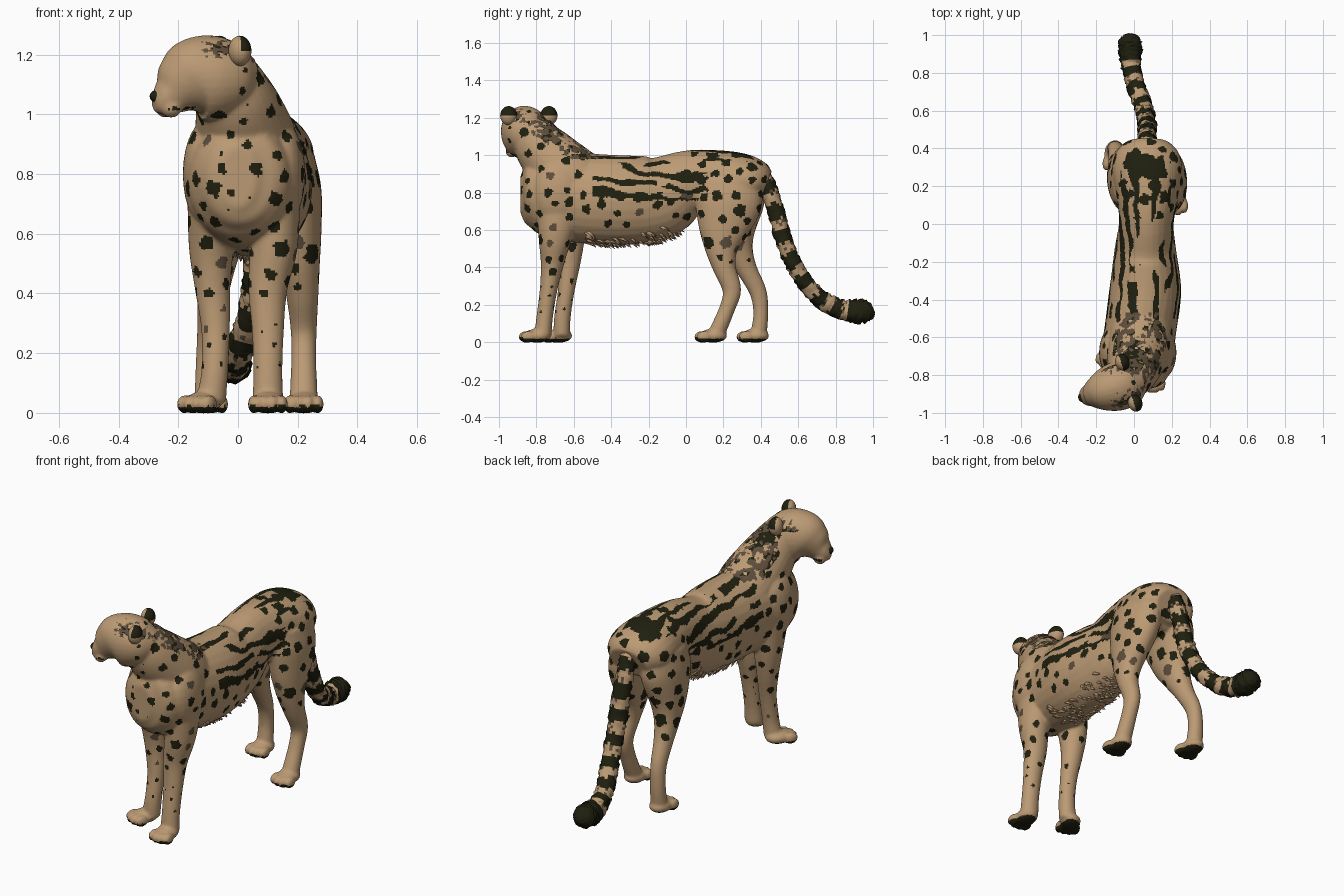
import bpy, bmesh, math, random
from mathutils import Vector, Matrix, noise
from mathutils.bvhtree import BVHTree
from mathutils.kdtree import KDTree

random.seed(4)
cube = bpy.data.objects.get("Cube")
if cube:
    bpy.data.objects.remove(cube)


def material(name, rgb):
    m = bpy.data.materials.new(name)
    m.use_nodes = True
    m.diffuse_color = (*rgb, 1)
    m.node_tree.nodes["Principled BSDF"].inputs["Base Color"].default_value = (*rgb, 1)
    return m


MATS = [material("tan_fur", (0.50, 0.325, 0.175)),
        material("dark_fur", (0.014, 0.014, 0.005)),
        material("brown_fur", (0.11, 0.075, 0.045))]
TAN, DARK, BROWN = range(3)
X = Vector((1, 0, 0))

# Head frame: centre, facing direction and the direction of its left side
HEAD = Vector((-0.08, -0.857, 0))
FACE = Vector((-0.95, -0.3, 0)).normalized()
SIDE = Vector((0, 0, 1)).cross(FACE)
YAW = math.atan2(FACE.y, FACE.x)


def head_point(forward, side, z):
    return HEAD + FACE * forward + SIDE * side + Vector((0, 0, z))


def finish(name, bm):
    bmesh.ops.recalc_face_normals(bm, faces=bm.faces[:])
    me = bpy.data.meshes.new(name)
    for f in bm.faces:
        f.smooth = True
    bm.to_mesh(me)
    bm.free()
    for m in MATS:
        me.materials.append(m)
    ob = bpy.data.objects.new(name, me)
    bpy.context.collection.objects.link(ob)
    return ob


def spline(keys, sub):
    """Catmull-Rom interpolation of keys (x, y, z, half width, half depth)."""
    k = [Vector(p) for p in keys]
    k = [k[0] * 2 - k[1]] + k + [k[-1] * 2 - k[-2]]
    out = []
    for a, b, c, d in zip(k, k[1:], k[2:], k[3:]):
        for i in range(sub):
            t = i / sub
            out.append((b * 2 + (c - a) * t + (a * 2 - b * 5 + c * 4 - d) * t ** 2
                        + (b * 3 - a - c * 3 + d) * t ** 3) / 2)
    return out + [k[-2]]


def loft(bm, keys, side=X, n=28, sub=5, rough=0, paint=lambda t: TAN):
    """Skin elliptical rings square to a path."""
    pts = spline(keys, sub)
    rings = []
    for i, p in enumerate(pts):
        t = (pts[min(i + 1, len(pts) - 1)].xyz - pts[max(i - 1, 0)].xyz).normalized()
        s = (side - t * side.dot(t)).normalized()
        u = s.cross(t)
        ring = []
        for j in range(n):
            a = math.tau * j / n
            r = 1 + random.uniform(-rough, rough)
            ring.append(bm.verts.new(p.xyz + (s * p[3] * math.cos(a) + u * p[4] * math.sin(a)) * r))
        rings.append(ring)
    for i, (a, b) in enumerate(zip(rings, rings[1:])):
        for j in range(n):
            f = bm.faces.new((a[j], a[(j + 1) % n], b[(j + 1) % n], b[j]))
            f.material_index = paint(i / len(rings))
    for ring, end in ((rings[0], 0), (rings[-1], 1)):
        bm.faces.new(ring).material_index = paint(end)


def blob(bm, at, size, turn=0):
    m = Matrix.Translation(at) @ Matrix.Rotation(turn, 4, 'Z') @ Matrix.Diagonal((*size, 1))
    bmesh.ops.create_uvsphere(bm, u_segments=24, v_segments=14, radius=1, matrix=m)


def dark_blob(name, at, size):
    bm = bmesh.new()
    blob(bm, at, size, YAW)
    for f in bm.faces:
        f.material_index = DARK
    finish(name, bm)


def paw(bm, x, y, turn):
    """Paw with four toes; x, y is the heel, the toes point to -y."""
    rot = Matrix.Translation((x, y, 0)) @ Matrix.Rotation(turn, 4, 'Z')
    blob(bm, rot @ Vector((0, -0.06, 0.035)), (0.058, 0.075, 0.037), turn)
    for i in range(4):
        off = (i - 1.5) * 0.031
        blob(bm, rot @ Vector((off, -0.128 + abs(off) * 0.4, 0.029)), (0.021, 0.04, 0.031), turn)


# Torso, neck and head
bm = bmesh.new()
loft(bm, [(0, -.885, .79, .06, .1), (0, -.855, .79, .125, .16), (.005, -.8, .79, .17, .195),
          (.015, -.7, .78, .19, .225), (.035, -.55, .77, .19, .24), (.06, -.35, .76, .19, .24),
          (.06, -.15, .775, .165, .225), (.065, 0, .845, .145, .18), (.07, .12, .86, .16, .17),
          (.07, .28, .86, .185, .155), (.07, .37, .85, .17, .13), (.07, .425, .83, .12, .09)])
loft(bm, [(.04, -.56, .82, .17, .19), (.03, -.645, .9, .17, .18), (.01, -.72, .98, .155, .16),
          (-.01, -.78, 1.05, .135, .142), (-.04, -.825, 1.13, .11, .115)])
loft(bm, [(*head_point(s, 0, z), w, h) for s, z, w, h in
          ((-.14, 1.13, .06, .06), (-.08, 1.125, .115, .115), (0, 1.122, .13, .142),
           (.07, 1.118, .117, .137), (.115, 1.096, .09, .108), (.155, 1.064, .064, .07),
           (.19, 1.045, .05, .047), (.212, 1.042, .03, .033))], side=SIDE)
for s in (-1, 1):
    blob(bm, head_point(.16, s * .028, 1.022), (.037, .033, .034))
    blob(bm, (.02 + s * .125, -.68, .8), (.08, .14, .18))

# Four legs, each walking separately
loft(bm, [(.13, -.67, .76, .08, .13), (.12, -.70, .56, .08, .09), (.1, -.715, .42, .066, .062),
          (.1, -.735, .28, .054, .047), (.1, -.755, .14, .049, .044), (.1, -.765, .04, .052, .046)])
loft(bm, [(-.09, -.65, .76, .08, .13), (-.09, -.625, .56, .075, .085), (-.085, -.625, .42, .06, .06),
          (-.075, -.64, .28, .048, .045), (-.078, -.66, .14, .045, .044), (-.09, -.665, .04, .05, .045)])
loft(bm, [(.165, .23, .86, .09, .17), (.18, .225, .74, .1, .18), (.195, .2, .6, .085, .135),
          (.205, .19, .5, .07, .09), (.215, .205, .4, .055, .062), (.22, .245, .28, .044, .05),
          (.22, .22, .18, .042, .042), (.22, .165, .05, .047, .045)])
loft(bm, [(-.025, .24, .86, .09, .17), (-.04, .24, .74, .1, .18), (-.06, .25, .6, .085, .13),
          (-.075, .28, .49, .066, .082), (-.085, .325, .39, .052, .056), (-.095, .385, .27, .042, .046),
          (-.1, .4, .16, .042, .04), (-.1, .39, .05, .046, .043)])
for x, y, turn in ((.1, -.735, 0), (-.09, -.625, -.45), (.22, .205, 0), (-.1, .43, 0)):
    paw(bm, x, y, turn)
body = finish("body", bm)

# Fuse the parts into one skin
mod = body.modifiers.new("fuse", 'REMESH')
mod.mode, mod.voxel_size, mod.use_smooth_shade = 'VOXEL', 0.008, True
mod = body.modifiers.new("soften", 'SMOOTH')
mod.factor, mod.iterations = 0.5, 6
bpy.context.view_layer.objects.active = body
body.select_set(True)
bpy.ops.object.convert(target='MESH')


def spot_size(p):
    """Radius of a spot at p, or zero where the coat is plain or striped."""
    x, y, z = p
    if (z > 1.0 and (p - HEAD).dot(FACE) > -0.06) or (-0.6 < y < 0.02 and z < 0.67 and abs(x - 0.06) < 0.15):
        return 0
    if y > 0.02 and z < 0.42 or z < 0.15:
        return 0
    if z < 0.3:
        return random.uniform(0.005, 0.011)
    if z < 0.48:
        return random.uniform(0.012, 0.024)
    if y > 0:
        return random.uniform(0.02, 0.034)
    if abs(x) < 0.06 and y < -0.8:
        return random.uniform(0.006, 0.018)
    return random.uniform(0.017, 0.029)


# Scatter evenly spaced spots over the skin
spots = []
centres = [f.center.copy() for f in body.data.polygons]
for p in random.sample(centres, 5000):
    r = spot_size(p)
    if r and all((p - q).length > 0.035 + r * 1.7 for q, _, _ in spots):
        spots.append((p, r, BROWN if random.random() < 0.07 else DARK))
tree = KDTree(len(spots))
for i, (p, _, _) in enumerate(spots):
    tree.insert(p, i)
tree.balance()


def coat(p, n):
    """Colour of the coat: soles, mouth, mane, flank stripes and spots."""
    x, y, z = p
    wave = noise.noise(p * 9)
    fine = noise.noise(p * 45)
    ahead = (p - HEAD).dot(FACE)
    if z < 0.018 and n.z < -0.2 or z < 0.03 and n.y < -0.4 and fine > 0.1:
        return DARK
    if z > 0.98 and 0.08 < ahead < 0.18 and abs(z - 1.02) < 0.006 and fine > -0.1:
        return DARK
    # Mottled mane from the crown to the withers
    if n.z > 0.45 and z > 0.98 and y < -0.47 and ahead < 0.07:
        if wave + fine * 0.8 > (0.15 if ahead > -0.05 else -0.12):
            return DARK if wave - fine > 0.15 else BROWN
    if -0.5 < y < 0.38 and z > 0.76:
        a = abs(math.atan2(x - 0.06, z - 0.77))
        line = math.sin(a * 16 - y * 8 + wave * 3.5) + fine * 0.4
        if (y < 0.12 or a < 0.6) and a > 0.12 and line > 0 and noise.noise(p * 7.5 + X * 3) > -0.25:
            return DARK
        if y < 0.03 and z > 0.8:
            return TAN
    # Dark saddle above the tail
    if z > 0.95 and abs(x - 0.07) < 0.07 and abs(y - 0.3) < 0.05 + wave * 0.06:
        return DARK
    _, i, d = tree.find(p)
    return spots[i][2] if d < spots[i][1] * (1 + fine * 0.5) else TAN


for f, p in zip(body.data.polygons, centres):
    f.use_smooth = True
    f.material_index = coat(p, f.normal)

# Shaggy fringe hanging under the belly
skin = bmesh.new()
skin.from_mesh(body.data)
surface = BVHTree.FromBMesh(skin)
skin.free()
bm = bmesh.new()
for i in range(120):
    start = Vector((0.06 + random.uniform(-.11, .11), random.uniform(-.52, -.03), 0.3))
    hit = surface.ray_cast(start, Vector((0, 0, 1)))[0]
    if hit and hit.z < 0.72:
        m = Matrix.Translation(hit) @ Matrix.Rotation(random.uniform(.7, 1.1), 4, 'X')
        bmesh.ops.create_cone(bm, cap_ends=True, segments=5, radius1=0.001, radius2=0.016,
                              depth=0.06, matrix=m)
finish("belly_fringe", bm)


# Ringed shaggy tail with a dark tuft
def tail_bands(t):
    if t > 0.72 or t > 0.03 and math.sin(t * math.tau * 11 + random.uniform(-.6, .6)) > -0.2:
        return DARK
    return BROWN if random.random() < 0.15 else TAN


bm = bmesh.new()
loft(bm, [(.07, .38, .9, .04, .04), (.07, .43, .85, .045, .045), (.07, .475, .72, .048, .045),
          (.07, .515, .57, .05, .045), (.065, .565, .44, .048, .045), (.045, .635, .32, .048, .045),
          (.01, .73, .225, .048, .048), (-.015, .83, .175, .052, .055), (-.02, .92, .165, .062, .064),
          (-.02, .975, .175, .055, .055), (-.02, 1, .185, .025, .025)],
     n=18, sub=9, rough=0.13, paint=tail_bands)
finish("tail", bm)

# Ears with dark backs, eyes and nose
for s, label in ((1, "left"), (-1, "right")):
    bm = bmesh.new()
    blob(bm, head_point(-.055, s * .113, 1.212), (.038, .046, .051), YAW)
    bm.normal_update()
    for f in bm.faces:
        if f.normal.dot(FACE) < 0.2 and f.calc_center_median().z > 1.215:
            f.material_index = DARK
    finish(label + "_ear", bm)
    dark_blob(label + "_eye", head_point(.1, s * .09, 1.145), (.013, .012, .009))
dark_blob("nose", head_point(.204, 0, 1.06), (.021, .025, .02))
